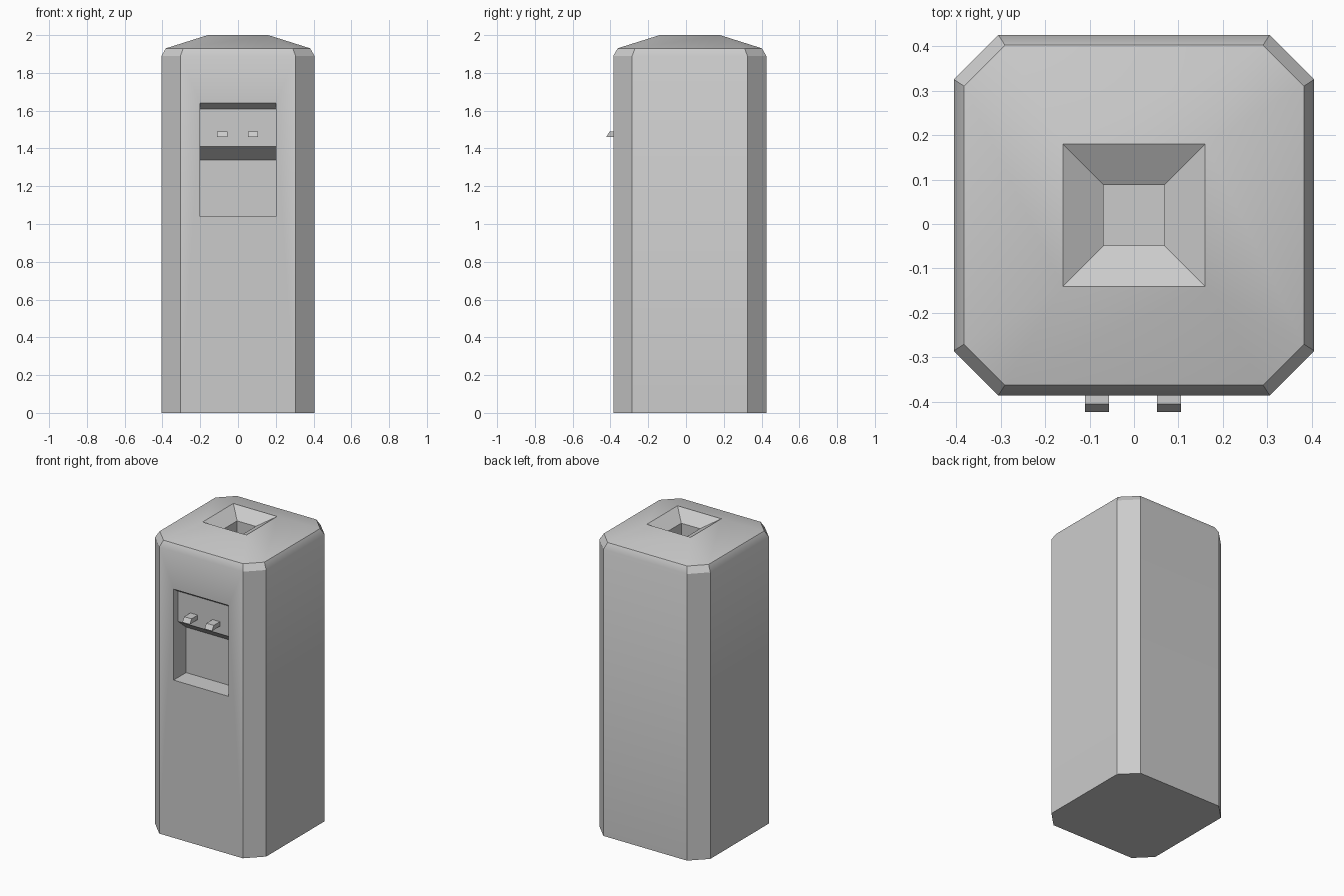
import bpy, bmesh
from mathutils import Vector

cube = bpy.data.objects.get("Cube")
if cube:
    bpy.data.objects.remove(cube, do_unlink=True)

CY = 0.02  # depth centre of the cabinet

grey = bpy.data.materials.new("light grey")
grey.use_nodes = True
colour = (0.6, 0.6, 0.6, 1)
grey.diffuse_color = colour
grey.node_tree.nodes["Principled BSDF"].inputs["Base Color"].default_value = colour


def make_object(name, bm):
    bmesh.ops.recalc_face_normals(bm, faces=bm.faces[:])
    mesh = bpy.data.meshes.new(name)
    bm.to_mesh(mesh)
    bm.free()
    mesh.materials.append(grey)
    obj = bpy.data.objects.new(name, mesh)
    bpy.context.collection.objects.link(obj)
    return obj


def ring(bm, half, corner, z):
    """Square ring with cut corners, two vertices per corner."""
    pts = [(corner, -half), (half, -corner), (half, corner), (corner, half),
           (-corner, half), (-half, corner), (-half, -corner), (-corner, -half)]
    return [bm.verts.new((x, y + CY, z)) for x, y in pts]


def square(bm, half, z):
    pts = [(half, -half), (half, half), (-half, half), (-half, -half)]
    return [bm.verts.new((x, y + CY, z)) for x, y in pts]


def bridge(bm, a, b):
    n = len(a)
    for i in range(n):
        j = (i + 1) % n
        bm.faces.new((a[i], a[j], b[j], b[i]))


def prism(name, profile, x0, x1):
    """Extrude a (y, z) profile along x."""
    bm = bmesh.new()
    a, b = [[bm.verts.new((x, y, z)) for y, z in profile] for x in (x0, x1)]
    bm.faces.new(a)
    bm.faces.new(b)
    bridge(bm, a, b)
    return make_object(name, bm)


def shade(obj):
    bpy.ops.object.select_all(action="DESELECT")
    obj.select_set(True)
    bpy.context.view_layer.objects.active = obj
    bpy.ops.object.shade_smooth_by_angle()


# Cabinet: walls, bevelled rim, sloping roof and funnel well
bm = bmesh.new()
rings = [ring(bm, *r) for r in ((0.405, 0.305, 0), (0.405, 0.305, 1.89), (0.382, 0.29, 1.93))]
bm.faces.new(rings[0])
for low, high in zip(rings, rings[1:]):
    bridge(bm, low, high)

well = [square(bm, *s) for s in ((0.16, 2), (0.068, 1.945), (0.068, 1.82))]
rim = rings[-1]
for i in range(4):
    a, b = rim[2 * i], rim[2 * i + 1]
    c = rim[(2 * i + 2) % 8]
    bm.faces.new((a, b, well[0][i]))
    bm.faces.new((b, c, well[0][(i + 1) % 4], well[0][i]))
for high, low in zip(well, well[1:]):
    bridge(bm, high, low)
bm.faces.new(well[-1])
cabinet = make_object("cabinet", bm)

# Stepped dispensing recess cut into the front
recess = [(-0.5, 1.04), (-0.255, 1.04), (-0.255, 1.34), (-0.34, 1.41),
          (-0.34, 1.61), (-0.385, 1.64), (-0.5, 1.64)]
cutter = prism("recess_cutter", recess, -0.2, 0.2)
cutter.hide_render = True
cut = cabinet.modifiers.new("recess", "BOOLEAN")
cut.operation = "DIFFERENCE"
cut.solver = "EXACT"
cut.object = cutter
bpy.ops.object.select_all(action="DESELECT")
cabinet.select_set(True)
bpy.context.view_layer.objects.active = cabinet
bpy.ops.object.modifier_apply(modifier=cut.name)
bpy.data.objects.remove(cutter, do_unlink=True)
shade(cabinet)

# Pair of taps with slanted fronts
tap = [(-0.335, 1.46), (-0.423, 1.46), (-0.404, 1.49), (-0.335, 1.49)]
for name, x in (("right_tap", -0.083), ("left_tap", 0.079)):
    shade(prism(name, tap, x - 0.027, x + 0.027))
